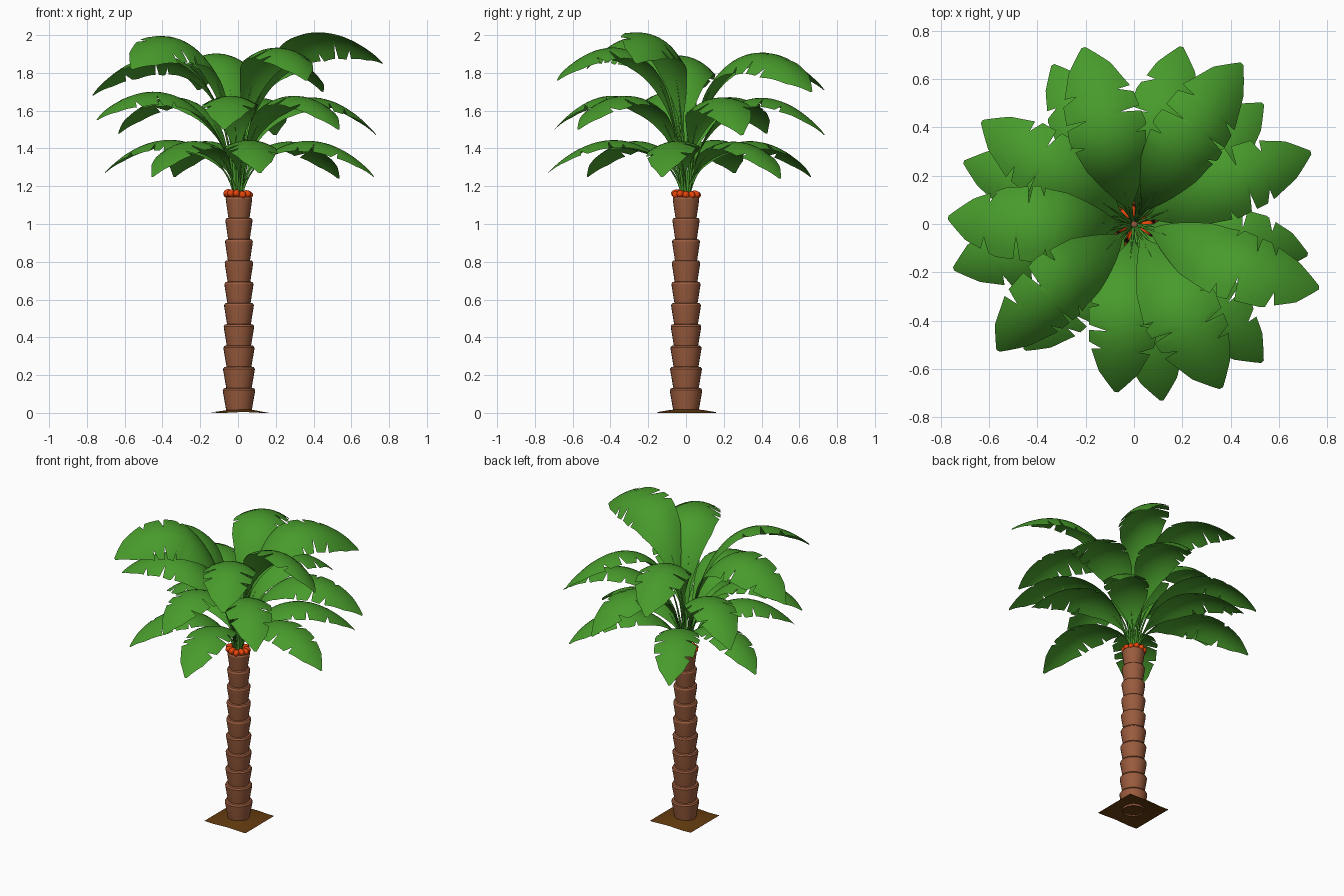
import bpy, bmesh, math, random
from mathutils import Vector, Matrix

if "Cube" in bpy.data.objects:
    bpy.data.objects.remove(bpy.data.objects["Cube"])

random.seed(4)


def material(name, rgb):
    m = bpy.data.materials.new(name)
    m.diffuse_color = (*rgb, 1)
    m.use_nodes = True
    m.node_tree.nodes["Principled BSDF"].inputs["Base Color"].default_value = m.diffuse_color
    return m


BARK = material("bark", (0.32, 0.105, 0.047))
GREEN = material("leaf_green", (0.065, 0.33, 0.025))
RED = material("fruit_red", (0.80, 0.06, 0.003))
SOIL = material("soil", (0.13, 0.045, 0.005))


def finish(name, bm, mat, angle=40):
    me = bpy.data.meshes.new(name)
    bm.to_mesh(me)
    bm.free()
    ob = bpy.data.objects.new(name, me)
    bpy.context.collection.objects.link(ob)
    me.materials.append(mat)
    bpy.ops.object.select_all(action='DESELECT')
    ob.select_set(True)
    bpy.context.view_layer.objects.active = ob
    bpy.ops.object.shade_smooth_by_angle(angle=math.radians(angle))
    return ob


# Soil: thin, slightly domed square
bm = bmesh.new()
bmesh.ops.create_grid(bm, x_segments=10, y_segments=10, size=0.155)
for v in bm.verts:
    x, y, _ = v.co
    dome = 0.018 * math.cos(x * 10) * math.cos(y * 10)
    v.co = (x + 0.008, y + 0.003, dome + 0.002 * math.sin(28 * x + 1))
low = min(v.co.z for v in bm.verts)
for v in bm.verts:
    v.co.z -= low
finish("soil", bm, SOIL)

# Trunk: ten flared rings, lathed as one profile
SIDES, RINGS = 24, 10
profile = []
for i in range(RINGS):
    z0 = 0.02 + i * 0.1125
    r = 0.086 - 0.016 * i / (RINGS - 1)
    base = r * 0.8
    profile += [(base, z0), (r * 0.99, z0 + 0.092), (r, z0 + 0.1), (r * 0.93, z0 + 0.11)]
profile[0] = (0.066, 0.005)
profile.append((0.0, profile[-1][1]))
bm = bmesh.new()
loops = []
for r, z in profile:
    loops.append([bm.verts.new((0.005 + r * math.cos(2 * math.pi * k / SIDES),
                                r * math.sin(2 * math.pi * k / SIDES), z)) for k in range(SIDES)])
for a, b in zip(loops, loops[1:]):
    for k in range(SIDES):
        n = (k + 1) % SIDES
        bm.faces.new((a[k], a[n], b[n], b[k]))
bmesh.ops.remove_doubles(bm, verts=bm.verts, dist=1e-5)
finish("trunk", bm, BARK, 30)

# Fruit: ring of berries at the crown
bm = bmesh.new()
for k in range(11):
    mat = (Matrix.Rotation(2 * math.pi * k / 11, 4, 'Z')
           @ Matrix.Translation((0.052, 0, 1.158 + random.uniform(-0.007, 0.007)))
           @ Matrix.Diagonal((0.028, 0.019, 0.021, 1)))
    bmesh.ops.create_uvsphere(bm, u_segments=12, v_segments=8, radius=1, matrix=mat)
finish("fruit", bm, RED, 180)

# Leaves
SHAPE = [(0, 0.04), (0.12, 0.1), (0.25, 0.42), (0.4, 0.78), (0.6, 1.0),
         (0.8, 0.9), (0.92, 0.55), (1, 0.05)]


def leaf_width(u):
    for (a, wa), (b, wb) in zip(SHAPE, SHAPE[1:]):
        if u <= b:
            return wa + (wb - wa) * (u - a) / (b - a)
    return SHAPE[-1][1]


def bezier(p, t):
    s = 1 - t
    return p[0] * s**3 + p[1] * 3 * s * s * t + p[2] * 3 * s * t * t + p[3] * t**3


def make_leaf(name, angle, reach, rise, arch, tip, half, roll):
    # midrib in the r-z plane
    p = [Vector((0.02, 0, 1.16)), Vector((0.06, 0, rise)),
         Vector((reach * 0.52, 0, arch)), Vector((reach, 0, tip))]
    rot = Matrix.Rotation(math.radians(angle), 4, 'Z')
    N, cols = 64, 4
    # a few narrow tears on each edge
    notch = {s: {random.randint(34, 38): 0.72, random.randint(42, 46): 0.45,
                 random.randint(50, 54): 0.6} for s in (-1, 1)}
    bm = bmesh.new()
    rows = []
    for i in range(N + 1):
        u = i / N
        t = 0.1 + 0.9 * u
        c = bezier(p, t)
        tan = (bezier(p, min(t + 0.01, 1)) - bezier(p, t - 0.01)).normalized()
        turn = Matrix.Rotation(roll * min(1, 2 * u), 3, tan)
        side = turn @ Vector((0, 1, 0))
        up = turn @ tan.cross(Vector((0, 1, 0)))
        row = []
        for j in range(-cols, cols + 1):
            s = 1 if j > 0 else -1
            d = half * leaf_width(u) * notch[s].get(i, 1) * j / cols
            row.append(bm.verts.new(rot @ (c + side * d - up * (2.2 * d * d))))
        rows.append(row)
    for a, b in zip(rows, rows[1:]):
        for k in range(2 * cols):
            bm.faces.new((a[k], b[k], b[k + 1], a[k + 1]))
    # tapered stem up to the blade
    rings = []
    for i in range(13):
        t = 0.34 * i / 12
        c = bezier(p, t)
        tan = (bezier(p, t + 0.01) - bezier(p, t)).normalized()
        up = tan.cross(Vector((0, 1, 0)))
        r = 0.009 * (1 - i / 13)
        rings.append([bm.verts.new(rot @ (c + r * (math.cos(a) * up + math.sin(a) * Vector((0, 1, 0)))))
                      for a in (k * math.pi / 3 for k in range(6))])
    for a, b in zip(rings, rings[1:]):
        for k in range(6):
            bm.faces.new((a[k], a[(k + 1) % 6], b[(k + 1) % 6], b[k]))
    finish(name, bm, GREEN, 60)


# tier: rise, arch, usual tip height, lift per tip height, half width,
# leaves as (angle, reach, tip height, roll)
TIERS = {
    "upper_leaf": (1.90, 2.13, 1.76, 0.55, 0.165,
                   [(56, 0.80, 1.70, 0.3), (106, 0.76, 1.71, 0), (178, 0.77, 1.68, 0.25),
                    (223, 0.77, 1.82, -0.45), (298, 0.77, 1.76, 0), (341, 0.81, 1.85, -0.45)]),
    "middle_leaf": (1.58, 1.89, 1.50, 0.1, 0.15,
                    [(22, 0.79, 1.47, 0.15), (75, 0.76, 1.47, 0), (146, 0.76, 1.48, 0),
                     (194, 0.77, 1.55, -0.15), (264, 0.70, 1.50, 0), (313, 0.78, 1.50, 0)]),
    "lower_leaf": (1.35, 1.63, 1.25, 0.0, 0.14,
                   [(350, 0.73, 1.25, 0.1), (43, 0.73, 1.24, 0), (117, 0.74, 1.25, 0),
                    (160, 0.75, 1.27, -0.1), (229, 0.69, 1.25, 0), (279, 0.74, 1.27, 0)]),
}
for name, (rise, arch, usual, lift, half, leaves) in TIERS.items():
    for n, (angle, reach, tip, roll) in enumerate(leaves, 1):
        up = lift * (tip - usual)
        make_leaf(f"{name}_{n}", angle, reach, rise + 0.5 * up, arch + up, tip, half, roll)
